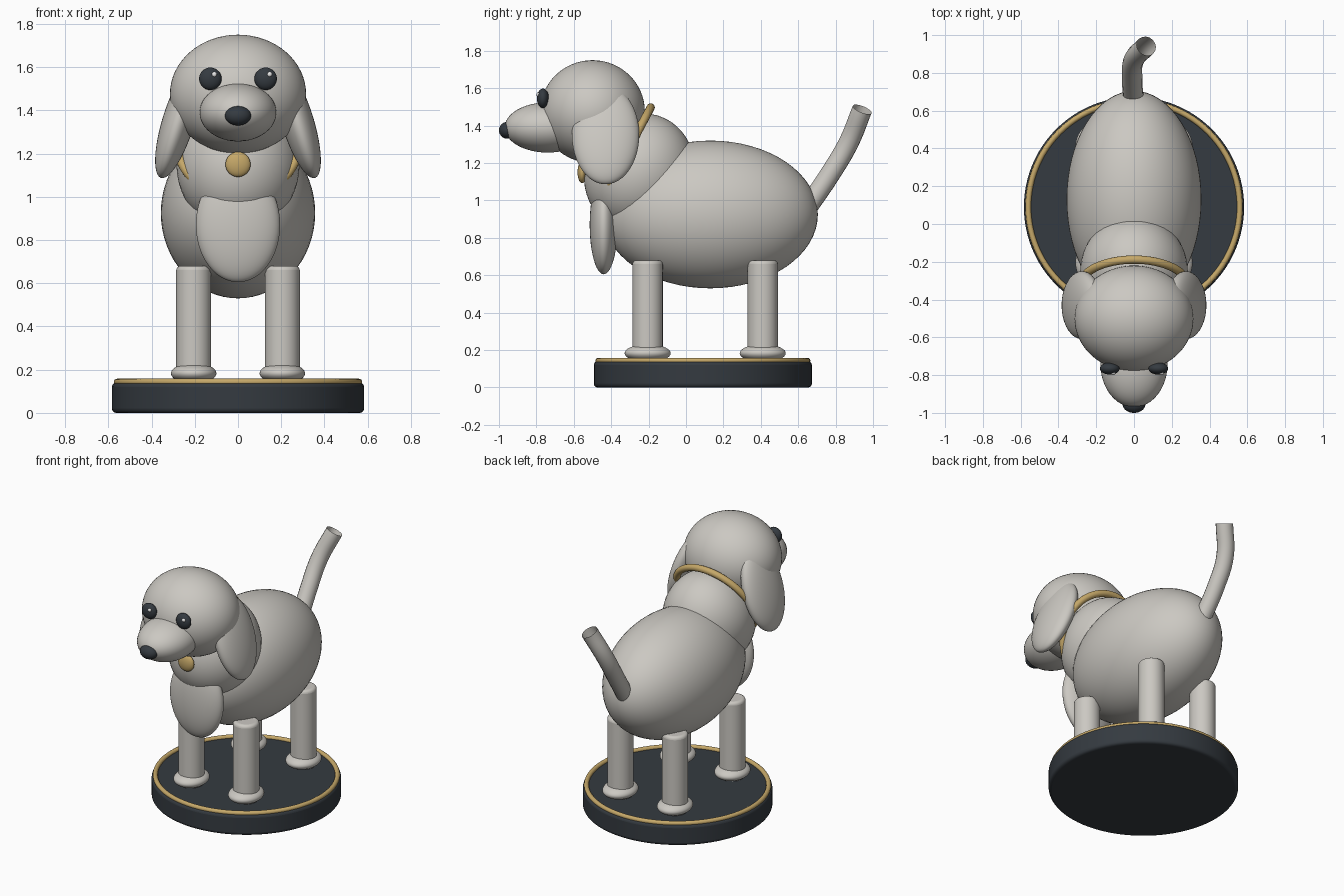
import bpy
import math

cube = bpy.data.objects.get("Cube")
if cube:
    bpy.data.objects.remove(cube, do_unlink=True)


def material(name, rgb):
    m = bpy.data.materials.new(name)
    m.use_nodes = True
    m.diffuse_color = (*rgb, 1)
    m.node_tree.nodes["Principled BSDF"].inputs["Base Color"].default_value = (*rgb, 1)
    return m


FUR = material("warm grey fur", (0.60, 0.58, 0.54))
DARK = material("charcoal", (0.035, 0.043, 0.052))
GOLD = material("gold", (0.56, 0.39, 0.14))
WHITE = material("eye white", (0.85, 0.85, 0.85))


def finish(name, mat, bevel=0):
    ob = bpy.context.object
    ob.name = name
    ob.data.materials.append(mat)
    if bevel:
        mod = ob.modifiers.new("soft edge", "BEVEL")
        mod.width = bevel
        mod.segments = 4
        mod.limit_method = "ANGLE"
    bpy.ops.object.shade_smooth_by_angle(angle=math.radians(40))
    return ob


def ellipsoid(name, loc, radii, mat=FUR, rot=(0, 0, 0), seg=48):
    bpy.ops.mesh.primitive_uv_sphere_add(segments=seg, ring_count=seg // 2, location=loc, rotation=rot)
    bpy.context.object.scale = radii
    return finish(name, mat)


def cylinder(name, x, y, z0, z1, r, mat, bevel, sides=48):
    bpy.ops.mesh.primitive_cylinder_add(vertices=sides, radius=r, depth=z1 - z0,
                                        location=(x, y, (z0 + z1) / 2))
    return finish(name, mat, bevel)


def ring(name, loc, major, minor, rot=(0, 0, 0)):
    bpy.ops.mesh.primitive_torus_add(major_segments=96, minor_segments=16, location=loc,
                                     rotation=rot, major_radius=major, minor_radius=minor)
    return finish(name, GOLD)


# Round stand with gold trim
cylinder("stand", 0, 0.09, 0, 0.14, 0.583, DARK, 0.02, 96)
ring("stand_trim", (0, 0.09, 0.143), 0.56, 0.015)

# Torso, neck and chest
ellipsoid("body", (0, 0.13, 0.925), (0.357, 0.575, 0.395), seg=64)
ellipsoid("neck", (0, -0.25, 1.15), (0.285, 0.29, 0.32), rot=(math.radians(-25), 0, 0))
ellipsoid("chest_ruff", (0, -0.44, 0.87), (0.195, 0.075, 0.265))

# Head, muzzle and nose
ellipsoid("head", (0, -0.5, 1.475), (0.315, 0.28, 0.275), seg=64)
ellipsoid("muzzle", (0, -0.74, 1.39), (0.178, 0.23, 0.134))
ellipsoid("nose", (0, -0.955, 1.375), (0.06, 0.045, 0.045), DARK)

# Collar and round tag
ring("collar", (0, -0.32, 1.25), 0.28, 0.022, (math.radians(62), 0, 0))
ellipsoid("collar_tag", (0, -0.555, 1.15), (0.058, 0.025, 0.058), GOLD)

# Paired parts
for side, s in (("left", 1), ("right", -1)):
    ellipsoid(f"{side}_ear", (s * 0.275, -0.43, 1.35), (0.075, 0.18, 0.275),
              rot=(0, -s * 0.3, 0))
    ellipsoid(f"{side}_eye", (s * 0.128, -0.765, 1.546), (0.052, 0.032, 0.052), DARK)
    ellipsoid(f"{side}_eye_glint", (s * 0.128 + 0.018, -0.79, 1.566), (0.012, 0.01, 0.012),
              WHITE, seg=16)
    for end, y in (("front", -0.205), ("back", 0.41)):
        cylinder(f"{end}_{side}_leg", s * 0.205, y, 0.14, 0.68, 0.081, FUR, 0.02)
        ellipsoid(f"{end}_{side}_paw", (s * 0.205, y, 0.183), (0.105, 0.123, 0.048))

# Tail: open tube along a gentle curve
curve = bpy.data.curves.new("tail", "CURVE")
curve.dimensions = "3D"
curve.bevel_depth = 0.054
curve.bevel_resolution = 6
curve.resolution_u = 12
path = [(0, 0.64, 0.95), (-0.01, 0.77, 1.14), (0, 0.87, 1.31), (0.065, 0.942, 1.487)]
spline = curve.splines.new("BEZIER")
spline.bezier_points.add(len(path) - 1)
for point, co in zip(spline.bezier_points, path):
    point.co = co
    point.handle_left_type = point.handle_right_type = "AUTO"
tail = bpy.data.objects.new("tail", curve)
bpy.context.collection.objects.link(tail)
curve.materials.append(FUR)
